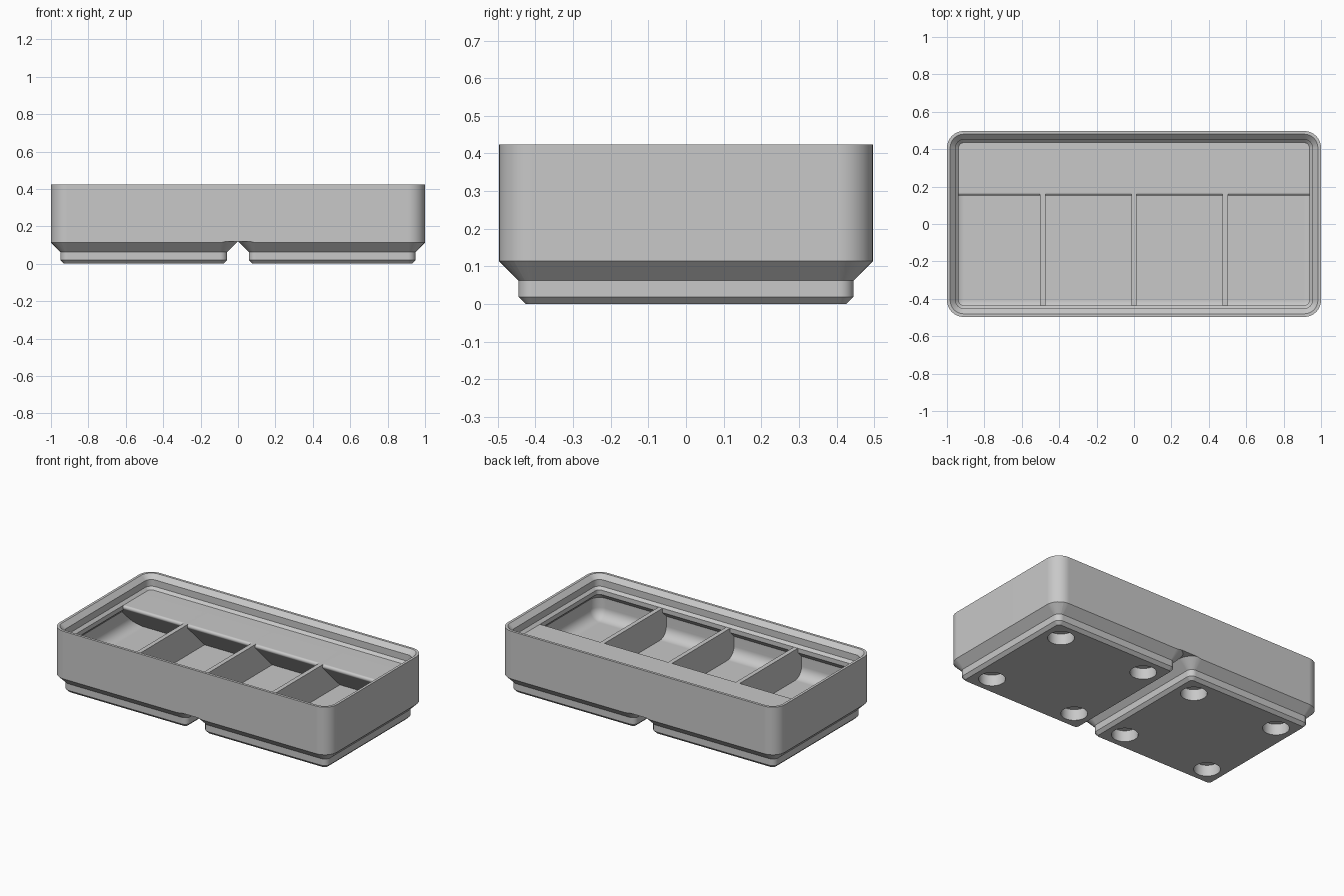
import bpy, bmesh, math
from mathutils import Matrix

cube = bpy.data.objects.get("Cube")
if cube:
    bpy.data.objects.remove(cube)

S = 2 / 83.5                 # millimetres to model units
HALF_X, HALF_Y = 41.75, 20.75
BASE, FLOOR, SHELF, TOP = 5, 5.7, 14, 17.7

grey = bpy.data.materials.new("matte grey")
grey.use_nodes = True
grey.diffuse_color = (0.58, 0.58, 0.58, 1)
grey.node_tree.nodes["Principled BSDF"].inputs["Base Color"].default_value = grey.diffuse_color


def activate(obj):
    bpy.ops.object.select_all(action="DESELECT")
    obj.select_set(True)
    bpy.context.view_layer.objects.active = obj


def shade(obj):
    """Smooth the rounded parts while flat faces stay evenly lit."""
    activate(obj)
    bpy.ops.object.shade_smooth_by_angle(angle=math.radians(30))
    weighted = obj.modifiers.new("even_shading", "WEIGHTED_NORMAL")
    weighted.keep_sharp = True


def finish(name, bm, smooth=True):
    """Turn a bmesh in millimetres into a scaled, shaded object."""
    bmesh.ops.recalc_face_normals(bm, faces=bm.faces)
    bmesh.ops.scale(bm, vec=(S, S, S), verts=bm.verts)
    mesh = bpy.data.meshes.new(name)
    bm.to_mesh(mesh)
    bm.free()
    mesh.materials.append(grey)
    obj = bpy.data.objects.new(name, mesh)
    bpy.context.collection.objects.link(obj)
    if smooth:
        shade(obj)
    return obj


def carve(obj, bm, operation):
    """Apply a boolean with a temporary cutter."""
    cutter = finish("cutter", bm, smooth=False)
    cutter.hide_render = True
    cut = obj.modifiers.new("carve", "BOOLEAN")
    cut.operation = operation
    cut.solver = "EXACT"
    cut.object = cutter
    activate(obj)
    bpy.ops.object.modifier_apply(modifier=cut.name)
    bpy.data.objects.remove(cutter)


def rounded_ring(bm, cx, hx, hy, corner, inset, z, steps=8):
    """Rounded rectangle whose corners shrink with the inset."""
    r = max(corner - inset, 0.5)
    ring = []
    for q, (sx, sy) in enumerate([(1, 1), (-1, 1), (-1, -1), (1, -1)]):
        for i in range(steps + 1):
            a = (q + i / steps) * math.pi / 2
            ring.append(bm.verts.new((cx + sx * (hx - inset - r) + r * math.cos(a),
                                      sy * (hy - inset - r) + r * math.sin(a), z)))
    return ring


def loft(cx, hx, hy, corner, profile):
    """Skin rounded rings given as (inset, z) pairs and cap both ends."""
    bm = bmesh.new()
    rings = [rounded_ring(bm, cx, hx, hy, corner, inset, z) for inset, z in profile]
    for a, b in zip(rings, rings[1:]):
        for i in range(len(a)):
            j = (i + 1) % len(a)
            bm.faces.new((a[i], a[j], b[j], b[i]))
    bm.faces.new(rings[0])
    bm.faces.new(rings[-1])
    return bm


# Outer wall, stacking lip, undercut, inner wall and filleted floor in one skin
R = 2.8
fillet = [(1 + R * (1 - math.cos(a)), FLOOR + R * (1 - math.sin(a)))
          for a in (i * math.pi / 16 for i in range(9))]
finish("tray_body", loft(0, HALF_X, HALF_Y, 3.75,
       [(0, BASE), (0, TOP), (0.7, TOP), (1.9, 16.5), (1.9, 14.7), (2.6, SHELF),
        (2.6, 12.8), (1, 11.2)] + fillet))

# Two stepped feet that meet in the middle, trimmed to the outline, with magnet pockets
for side, label in ((-1, "right"), (1, "left")):
    foot = finish(label + "_foot", loft(side * 21, 21, 21, 4,
                  [(3.2, 0), (2.4, 0.8), (2.4, 2.6), (0, BASE)]), smooth=False)
    carve(foot, loft(0, HALF_X, HALF_Y, 3.75, [(0, -1), (0, BASE + 1)]), "INTERSECT")
    pockets = bmesh.new()
    for px in (-13, 13):
        for py in (-13, 13):
            bmesh.ops.create_cone(pockets, cap_ends=True, segments=32, radius1=3.25, radius2=3.25,
                                  depth=6, matrix=Matrix.Translation((side * 21 + px, py, 0)))
    carve(foot, pockets, "DIFFERENCE")
    shade(foot)

# Upright dividers between the four compartments, tucked under the lip
for n, x in enumerate((-20.35, 0, 20.35), 1):
    bm = bmesh.new()
    bmesh.ops.create_cube(bm, size=1)
    bmesh.ops.scale(bm, vec=(1.2, 39.8, SHELF - FLOOR + 0.1), verts=bm.verts)
    bmesh.ops.translate(bm, vec=(x, 0, (SHELF + FLOOR - 0.1) / 2), verts=bm.verts)
    finish(f"divider_{n}", bm, smooth=False)

# Label shelf along the back: rounded front edge, underside at 45 degrees to the floor
EDGE_Y, EDGE_R, BACK, HALF = 7, 0.6, 18.5, 40.9
profile = [(EDGE_Y - EDGE_R * math.sin(a), SHELF - EDGE_R * (1 - math.cos(a)))
           for a in (i * math.pi / 12 for i in range(10))]
low_y, low_z = profile[-1]
bottom = FLOOR - 0.1
profile += [(low_y + low_z - bottom, bottom), (BACK, bottom), (BACK, SHELF)]
bm = bmesh.new()
end = bm.faces.new([bm.verts.new((-HALF, y, z)) for y, z in profile])
grown = bmesh.ops.extrude_face_region(bm, geom=[end])["geom"]
bmesh.ops.translate(bm, vec=(2 * HALF, 0, 0),
                    verts=[v for v in grown if isinstance(v, bmesh.types.BMVert)])
finish("label_shelf", bm)
